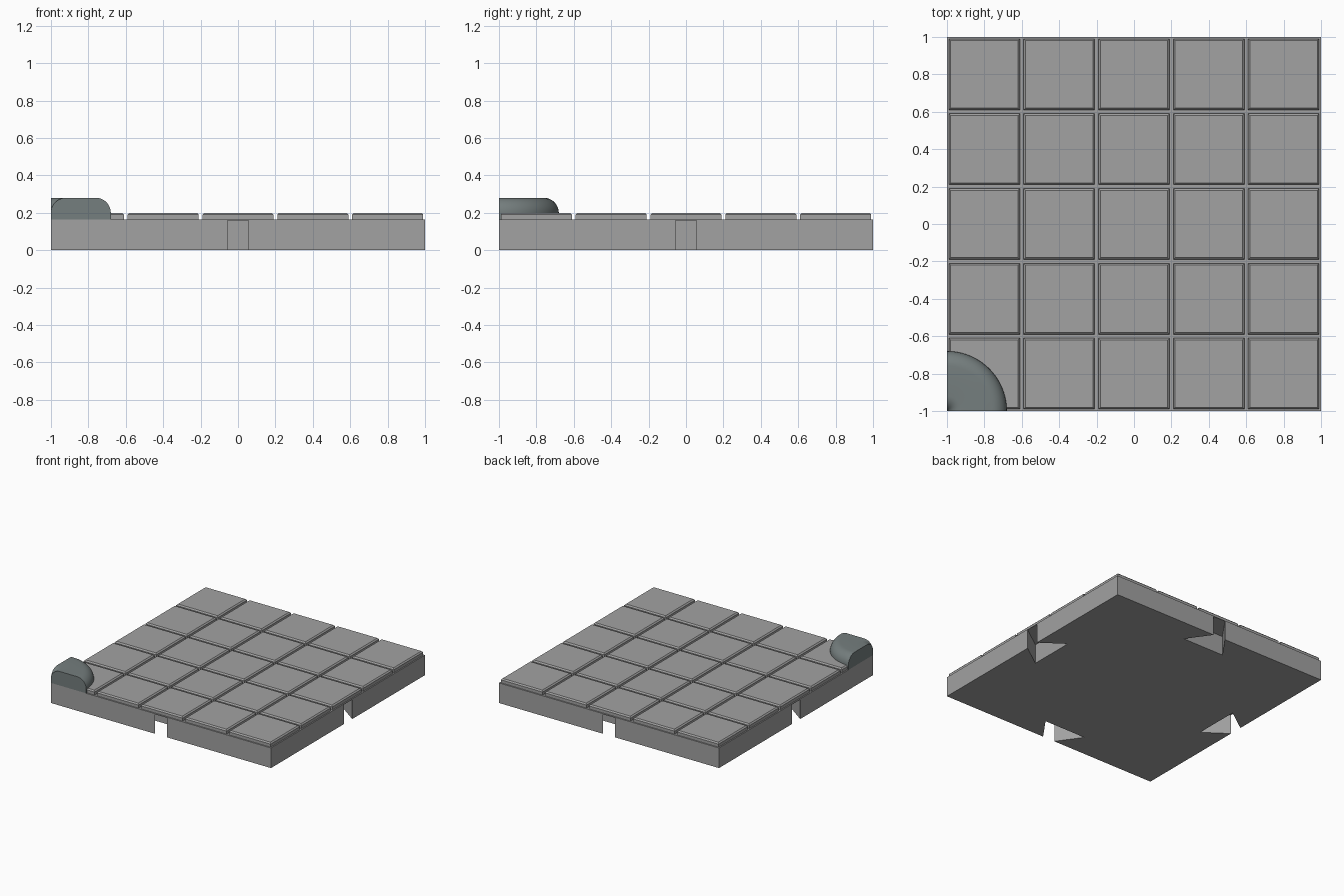
import bpy, bmesh, math
from mathutils import Matrix

if "Cube" in bpy.data.objects:
    bpy.data.objects.remove(bpy.data.objects["Cube"])


def make_material(name, r, g, b):
    mat = bpy.data.materials.new(name)
    mat.diffuse_color = (r, g, b, 1)
    mat.use_nodes = True
    mat.node_tree.nodes["Principled BSDF"].inputs["Base Color"].default_value = mat.diffuse_color
    return mat


STONE = make_material("stone_grey", 0.36, 0.36, 0.36)
DARK = make_material("dark_stone", 0.178, 0.21, 0.21)


def add_object(name, bm, mat=None):
    bmesh.ops.recalc_face_normals(bm, faces=bm.faces[:])
    mesh = bpy.data.meshes.new(name)
    bm.to_mesh(mesh)
    bm.free()
    if mat:
        mesh.materials.append(mat)
    obj = bpy.data.objects.new(name, mesh)
    bpy.context.collection.objects.link(obj)
    return obj


def activate(obj):
    bpy.ops.object.select_all(action='DESELECT')
    obj.select_set(True)
    bpy.context.view_layer.objects.active = obj


def prism(bm, outline, z0, z1):
    lo = [bm.verts.new((x, y, z0)) for x, y in outline]
    hi = [bm.verts.new((x, y, z1)) for x, y in outline]
    bm.faces.new(lo[::-1])
    bm.faces.new(hi)
    n = len(lo)
    for i in range(n):
        j = (i + 1) % n
        bm.faces.new((lo[i], lo[j], hi[j], hi[i]))
    return lo + hi


def square(cx, cy, h):
    return [(cx - h, cy - h), (cx + h, cy - h), (cx + h, cy + h), (cx - h, cy + h)]


SLAB_TOP, TILE_TOP, STUB_TOP = 0.165, 0.20, 0.28

# Base slab
bm = bmesh.new()
prism(bm, square(0, 0, 1), 0, SLAB_TOP)
slab = add_object("base_slab", bm, STONE)

# Dovetail connector sockets, one in the middle of each side
bm = bmesh.new()
dovetail = [(1.1, -0.055), (1.1, 0.055), (1.0, 0.055),
            (0.81, 0.19), (0.81, -0.19), (1.0, -0.055)]
for k in range(4):
    verts = prism(bm, dovetail, -0.1, 0.16)
    bmesh.ops.rotate(bm, verts=verts, matrix=Matrix.Rotation(k * math.pi / 2, 3, 'Z'))
cutter = add_object("socket_cutter", bm, STONE)
cutter.hide_render = True
mod = slab.modifiers.new("sockets", 'BOOLEAN')
mod.operation = 'DIFFERENCE'
mod.solver = 'EXACT'
mod.object = cutter
activate(slab)
bpy.ops.object.modifier_apply(modifier=mod.name)
bpy.data.objects.remove(cutter)

# Floor tiles with chamfered top edges
bm = bmesh.new()
for i in range(5):
    for j in range(5):
        verts = prism(bm, square(-0.8 + 0.4 * i, -0.8 + 0.4 * j, 0.19), SLAB_TOP, TILE_TOP)
        edges = [e for e in bm.edges if e.verts[0] in verts
                 and all(abs(v.co.z - TILE_TOP) < 1e-5 for v in e.verts)]
        bmesh.ops.bevel(bm, geom=edges, offset=0.01, segments=1, affect='EDGES')
add_object("floor_tiles", bm, STONE)

# Corner stub: quarter turn of a profile rounded at its rim and at its axis
R, F, STEPS, TURN = 0.32, 0.08, 8, 24
arc = [i / STEPS * math.pi / 2 for i in range(STEPS + 1)]
profile = [(0, SLAB_TOP)]
profile += [(F - F * math.cos(a), STUB_TOP - F + F * math.sin(a)) for a in arc]
profile += [(R - F + F * math.sin(a), STUB_TOP - F + F * math.cos(a)) for a in arc]
profile.append((R, SLAB_TOP))
bm = bmesh.new()
rings = []
for k in range(TURN + 1):
    t = k / TURN * math.pi / 2
    rings.append([bm.verts.new((-1 + r * math.cos(t), -1 + r * math.sin(t), z))
                  for r, z in profile])
for a, b in zip(rings, rings[1:]):
    for i in range(len(profile) - 1):
        bm.faces.new((a[i], b[i], b[i + 1], a[i + 1]))
bm.faces.new(rings[0])
bm.faces.new(rings[-1][::-1])
bmesh.ops.remove_doubles(bm, verts=bm.verts[:], dist=1e-5)
bmesh.ops.dissolve_degenerate(bm, edges=bm.edges[:], dist=1e-6)
stub = add_object("corner_stub", bm, DARK)
activate(stub)
bpy.ops.object.shade_smooth_by_angle(angle=math.radians(35))
